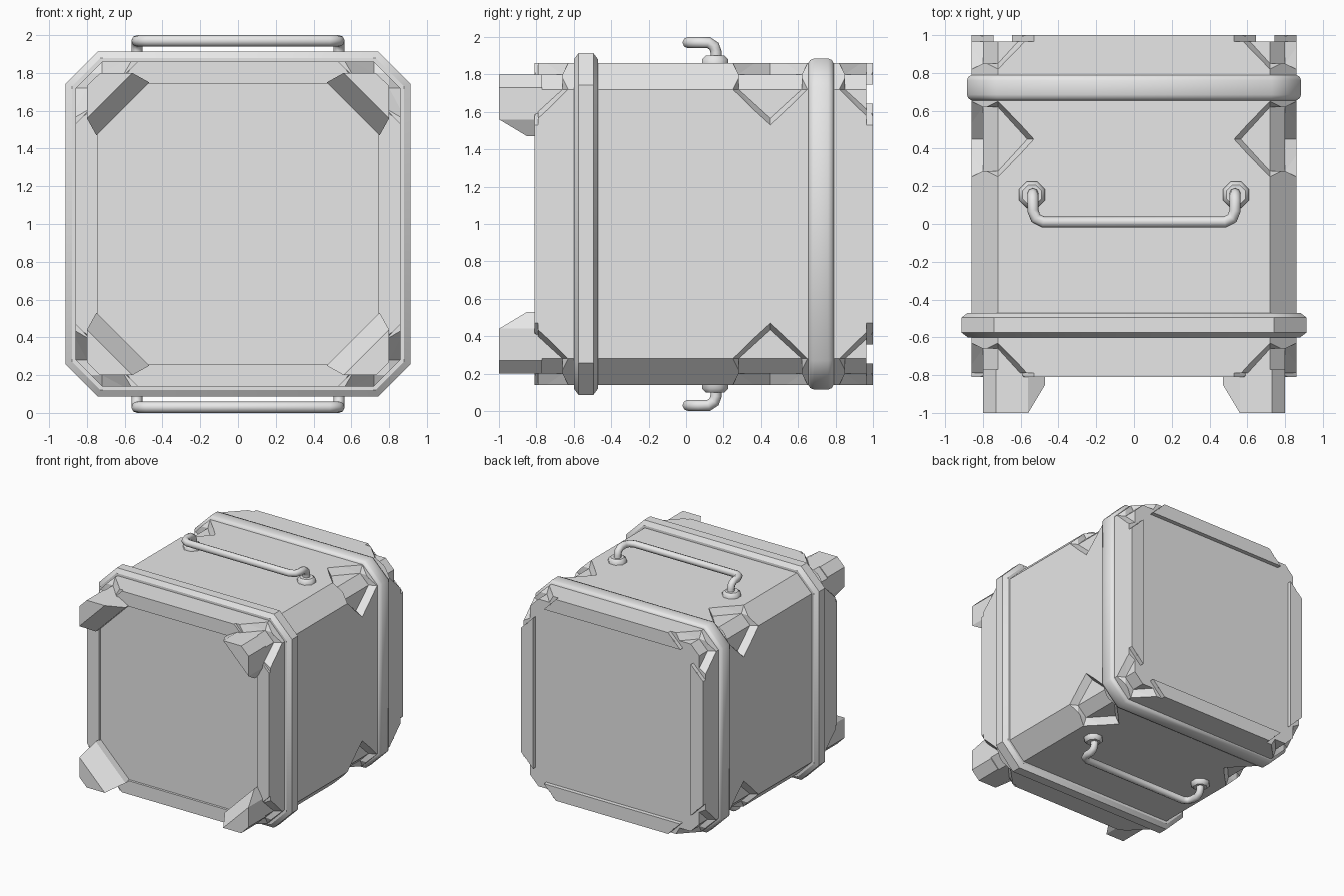
import bpy, bmesh, math
from mathutils import Vector

if "Cube" in bpy.data.objects:
    bpy.data.objects.remove(bpy.data.objects["Cube"])

MID = 1.0  # height of the crate's long axis
CORNERS = [(sx, sz) for sx in (-1, 1) for sz in (-1, 1)]

grey = bpy.data.materials.new("light_grey")
grey.diffuse_color = (0.8, 0.8, 0.8, 1)
grey.use_nodes = True
grey.node_tree.nodes["Principled BSDF"].inputs["Base Color"].default_value = grey.diffuse_color


def finish(name, bm, smooth=None):
    bmesh.ops.recalc_face_normals(bm, faces=bm.faces)
    me = bpy.data.meshes.new(name)
    bm.to_mesh(me)
    bm.free()
    me.materials.append(grey)
    ob = bpy.data.objects.new(name, me)
    bpy.context.collection.objects.link(ob)
    ob.location.z = MID
    if smooth:
        shade(ob, smooth)
    return ob


def select(ob):
    bpy.ops.object.select_all(action='DESELECT')
    ob.select_set(True)
    bpy.context.view_layer.objects.active = ob


def shade(ob, degrees):
    select(ob)
    bpy.ops.object.shade_smooth_by_angle(angle=math.radians(degrees))


def hull(name, pts):
    bm = bmesh.new()
    for p in pts:
        bm.verts.new(p)
    bmesh.ops.convex_hull(bm, input=bm.verts)
    bmesh.ops.dissolve_limit(bm, angle_limit=0.01, verts=bm.verts, edges=bm.edges)
    return finish(name, bm)


def octagon(r, y):
    """Square outline of half width r with cut corners, as an even offset of the body."""
    k = r - (0.14 + 0.586 * (r - 0.86))
    return [(r, y, -k), (r, y, k), (k, y, r), (-k, y, r),
            (-r, y, k), (-r, y, -k), (-k, y, -r), (k, y, -r)]


def ring(name, profile, smooth):
    bm = bmesh.new()
    loops = [[bm.verts.new(p) for p in octagon(r, y)] for y, r in profile]
    for a, b in zip(loops, loops[1:] + loops[:1]):
        for i in range(8):
            j = (i + 1) % 8
            bm.faces.new((a[i], a[j], b[j], b[i]))
    return finish(name, bm, smooth)


# Main crate body
body = hull("crate_body", octagon(0.86, -0.81) + octagon(0.86, 1.0))


def carve(pts):
    cutter = hull("cutter", pts)
    mod = body.modifiers.new("cut", 'BOOLEAN')
    mod.operation = 'DIFFERENCE'
    mod.solver = 'EXACT'
    mod.object = cutter
    select(body)
    bpy.ops.object.modifier_apply(modifier=mod.name)
    bpy.data.objects.remove(cutter)


# Recessed end panels with the rim open at the corners
for y0, y1 in ((-0.9, -0.79), (0.965, 1.1)):
    carve(octagon(0.745, y0) + octagon(0.745, y1))
    for sx, sz in CORNERS:
        carve([(sx * x, y, sz * z) for y in (y0, y1)
               for x, z in ((0.44, 0.95), (0.95, 0.44), (0.95, 0.95))])

# Pointed notches along the four long edges, with sloping walls
for y0 in (-0.83, 0.45, 1.02):
    for sx, sz in CORNERS:
        side = []
        for d, half, tip in ((0.80, 0.17, 0.565), (0.92, 0.23, 0.495)):
            side += [(d, y0 - half, 0.95), (d, y0 - half, 0.72), (d, y0, tip),
                     (d, y0 + half, 0.72), (d, y0 + half, 0.95)]
        carve([(sx * a, y, sz * b) for a, y, b in side])
        carve([(sx * b, y, sz * a) for a, y, b in side])
        carve([(sx * x, y, sz * z) for y in (y0 - 0.17, y0 + 0.17)
               for x, z in ((0.72, 0.8), (0.8, 0.72), (1.02, 0.94), (0.94, 1.02))])

# Corner feet at the front
for n, (sx, sz) in enumerate(CORNERS):
    outer = [(0.8, 0.56), (0.8, 0.73), (0.73, 0.8), (0.56, 0.8)]
    inner = [(0.75, 0.47), (0.47, 0.75)]
    pts = [(x, -1.0, z) for x, z in outer]
    pts += [(x, y, z) for y in (-0.85, -0.77) for x, z in outer + inner]
    hull(f"corner_foot_{n + 1}", [(sx * x, y, sz * z) for x, y, z in pts])

# Raised bands around the body
ring("front_band", [(-0.6, 0.83), (-0.6, 0.88), (-0.575, 0.913),
                    (-0.495, 0.913), (-0.47, 0.88), (-0.47, 0.83)], 30)
ring("back_band", [(0.655, 0.83), (0.655, 0.86), (0.665, 0.877), (0.685, 0.885),
                   (0.76, 0.885), (0.78, 0.877), (0.79, 0.86), (0.79, 0.83)], 50)

# Tube handles on top and bottom, each with two round mounts
half_path = [(0.535, 0.16, 0.86), (0.535, 0.16, 0.92), (0.535, 0.15, 0.95),
             (0.535, 0.12, 0.97), (0.535, 0.07, 0.97), (0.52, 0.03, 0.97),
             (0.48, 0.01, 0.97)]
for label, s in (("top", 1), ("bottom", -1)):
    path = half_path + [(-x, y, z) for x, y, z in reversed(half_path)]
    cu = bpy.data.curves.new(label + "_handle", 'CURVE')
    cu.dimensions = '3D'
    cu.bevel_depth = 0.03
    cu.bevel_resolution = 2
    sp = cu.splines.new('POLY')
    sp.points.add(len(path) - 1)
    for p, (x, y, z) in zip(sp.points, path):
        p.co = (x, y, s * z, 1)
    cu.materials.append(grey)
    handle = bpy.data.objects.new(label + "_handle", cu)
    bpy.context.collection.objects.link(handle)
    handle.location.z = MID
    select(handle)
    bpy.ops.object.convert(target='MESH')
    shade(bpy.context.object, 50)
    for side, x in (("left", -0.54), ("right", 0.54)):
        bm = bmesh.new()
        rows = ((0.075, 0.85), (0.075, 0.88), (0.055, 0.9))
        loops = [[bm.verts.new((x + r * math.cos(a), 0.155 + r * math.sin(a), s * z))
                  for a in [math.pi * (i + 0.5) / 4 for i in range(8)]] for r, z in rows]
        for a, b in zip(loops, loops[1:]):
            for i in range(8):
                j = (i + 1) % 8
                bm.faces.new((a[i], a[j], b[j], b[i]))
        bm.faces.new(loops[0])
        bm.faces.new(loops[-1])
        finish(f"{label}_{side}_mount", bm, 46)
